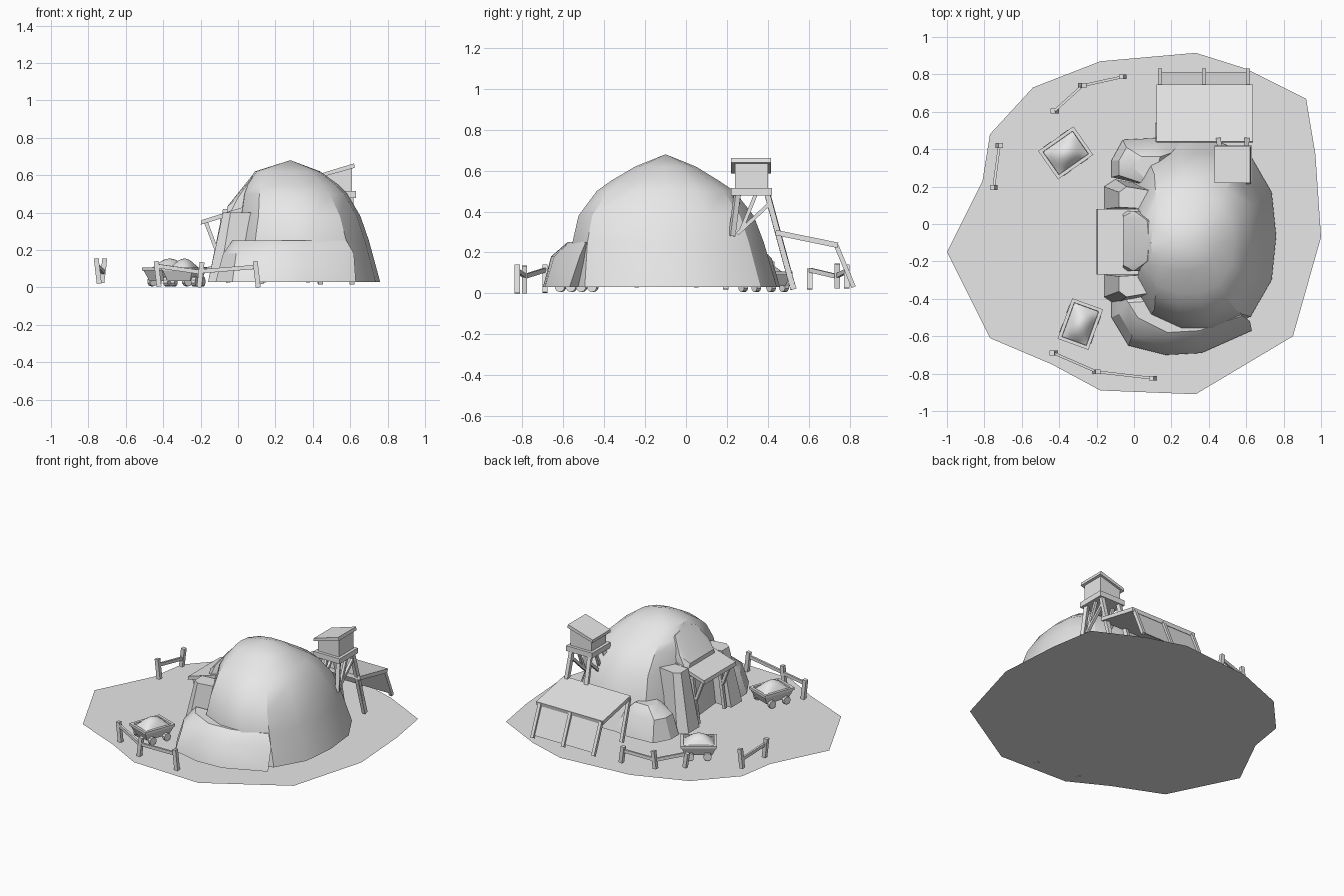
import bpy, bmesh, math
from mathutils import Vector, Matrix

if "Cube" in bpy.data.objects:
    bpy.data.objects.remove(bpy.data.objects["Cube"], do_unlink=True)

grey = bpy.data.materials.new("plain_grey")
grey.use_nodes = True
grey.diffuse_color = (0.8, 0.8, 0.8, 1)
grey.node_tree.nodes["Principled BSDF"].inputs["Base Color"].default_value = (0.8, 0.8, 0.8, 1)


def finish(name, bm, smooth=None, matrix=None):
    """Turn a bmesh into a named object."""
    bmesh.ops.recalc_face_normals(bm, faces=bm.faces)
    me = bpy.data.meshes.new(name)
    bm.to_mesh(me)
    bm.free()
    me.materials.append(grey)
    if smooth:
        me.shade_smooth()
        me.set_sharp_from_angle(angle=math.radians(smooth))
    ob = bpy.data.objects.new(name, me)
    bpy.context.collection.objects.link(ob)
    if matrix:
        ob.matrix_world = matrix
    return ob


def beam(bm, a, b, w, h=None):
    """Square bar from a to b."""
    a, b = Vector(a), Vector(b)
    d = b - a
    rot = d.to_track_quat('Z', 'Y').to_matrix().to_4x4()
    m = Matrix.Translation((a + b) / 2) @ rot @ Matrix.Diagonal((w, h or w, d.length, 1))
    bmesh.ops.create_cube(bm, size=1, matrix=m)


def box(bm, x0, x1, y0, y1, z0, z1):
    m = Matrix.Translation(((x0 + x1) / 2, (y0 + y1) / 2, (z0 + z1) / 2))
    bmesh.ops.create_cube(bm, size=1, matrix=m @ Matrix.Diagonal((x1 - x0, y1 - y0, z1 - z0, 1)))


def slab(bm, profile, axis, lo, hi):
    """Extrude a 2D profile (other axis, z) along x or y."""
    def pt(p, t):
        return (t, p[0], p[1]) if axis == 'x' else (p[0], t, p[1])
    v0 = [bm.verts.new(pt(p, lo)) for p in profile]
    v1 = [bm.verts.new(pt(p, hi)) for p in profile]
    skin(bm, [v0, v1])


def skin(bm, rings, caps=True):
    """Bridge rings of equal vertex count."""
    n = len(rings[0])
    for r, s in zip(rings, rings[1:]):
        for i in range(n):
            j = (i + 1) % n
            bm.faces.new((r[i], r[j], s[j], s[i]))
    if caps:
        bm.faces.new(rings[0])
        bm.faces.new(rings[-1])


def rock(name, points, smooth=28):
    """Convex boulder around a few points."""
    bm = bmesh.new()
    vs = [bm.verts.new(p) for p in points]
    res = bmesh.ops.convex_hull(bm, input=vs)
    junk = [v for v in bm.verts if not v.link_faces]
    bmesh.ops.delete(bm, geom=junk, context='VERTS')
    bmesh.ops.dissolve_limit(bm, angle_limit=math.radians(4), verts=bm.verts, edges=bm.edges)
    return finish(name, bm, smooth)


# Ground sheet
bm = bmesh.new()
outline = [(-1, -.15), (-.77, -.61), (-.44, -.75), (-.18, -.89), (.33, -.91), (.85, -.6), (1, -.07),
           (.97, .37), (.92, .67), (.6, .83), (.33, .915), (-.18, .87), (-.54, .73), (-.77, .48), (-.81, .23)]
bm.faces.new([bm.verts.new((x, y, .002)) for x, y in outline])
finish("ground", bm)

# Main hill: stacked rounded rings (z, x0, x1, y0, y1) closed by an apex
bm = bmesh.new()
levels = [(.03, -.06, .76, -.58, .45), (.25, -.03, .70, -.56, .385), (.38, 0, .655, -.53, .335),
          (.50, .02, .585, -.44, .24), (.55, .04, .535, -.37, .165), (.62, .09, .44, -.25, .05)]
rings = []
for z, x0, x1, y0, y1 in levels:
    ring = []
    for i in range(14):
        t = 2 * math.pi * i / 14
        c, s = math.cos(t), math.sin(t)
        k = (abs(c) ** 2.5 + abs(s) ** 2.5) ** (-1 / 2.5)
        ring.append(bm.verts.new(((x0 + x1) / 2 + k * c * (x1 - x0) / 2,
                                  (y0 + y1) / 2 + k * s * (y1 - y0) / 2, z)))
    rings.append(ring)
skin(bm, rings, caps=False)
bm.faces.new(rings[0])
apex = bm.verts.new((.28, -.1, .68))
for i in range(14):
    bm.faces.new((rings[-1][i], rings[-1][(i + 1) % 14], apex))
finish("hill", bm, 28)

# Low rock ledges on both flanks
low = [(.63, -.57), (.36, -.69), (.17, -.70), (-.03, -.65), (-.12, -.5), (-.12, -.36), (.3, -.4)]
mid = [(.62, -.52), (.36, -.645), (.18, -.66), (-.01, -.60), (-.08, -.48), (-.08, -.36), (.3, -.4)]
top = [(.58, -.49), (.35, -.57), (.18, -.58), (.02, -.5), (-.03, -.42), (.3, -.4)]
rock("right_ledge", [(*p, .03) for p in low] + [(*p, .18) for p in mid] + [(*p, .25) for p in top])
low = [(-.12, .25), (-.12, .34), (-.06, .45), (.13, .46), (.25, .44), (.2, .2)]
top = [(-.08, .26), (-.08, .34), (-.04, .41), (.12, .42), (.2, .38), (.15, .2)]
rock("left_ledge", [(*p, .03) for p in low] + [(*p, .17) for p in top]
     + [(0, .3, .23), (.04, .36, .23), (.14, .36, .23), (.1, .2, .23)])

# Rock pillars beside the entrance and the boulder above it
for name, cy, s, h in (("left_pillar", .08, 1, .42), ("right_pillar", -.27, -1, .40)):
    foot = [(-.16, 0), (-.16, .12), (-.1, .16), (.05, .13), (.05, 0)]
    head = [(-.08, .01), (-.08, .09), (-.04, .12), (.08, .1), (.08, 0)]
    rock(name, [(x, cy + s * y, .03) for x, y in foot] + [(x, cy + s * y, h) for x, y in head], 20)
rock("entrance_boulder",
     [(-.06, -.25, .36), (-.06, .07, .36), (-.06, -.22, .43), (-.06, .04, .43), (0, -.25, .48), (0, .07, .48),
      (.07, -.2, .58), (.07, .02, .58), (.08, -.1, .605), (.2, -.25, .36), (.2, .07, .36), (.2, -.1, .57)], 25)

# Entrance awning with posts and braces
bm = bmesh.new()
slab(bm, [(-.2, .335), (-.195, .36), (.03, .43), (.03, .405)], 'y', -.27, .08)
finish("awning_roof", bm)
bm = bmesh.new()
for y in (-.24, .05):
    beam(bm, (-.13, y, .03), (-.08, y, .38), .022)
    beam(bm, (-.115, y, .2), (-.17, y, .345), .02)
beam(bm, (-.085, -.26, .365), (-.085, .07, .365), .02)
finish("awning_frame", bm)

# Watchtower
bm = bmesh.new()
box(bm, .43, .63, .22, .42, .478, .515)
finish("tower_platform", bm)
bm = bmesh.new()
slab(bm, [(.45, .51), (.61, .51), (.61, .645), (.45, .595)], 'y', .24, .40)
finish("tower_cabin", bm)
bm = bmesh.new()
slab(bm, [(.43, .585), (.43, .605), (.62, .663), (.625, .64)], 'y', .22, .415)
finish("tower_roof", bm)
bm = bmesh.new()
for x, xf in ((.46, .44), (.6, .61)):
    beam(bm, (x, .40, .48), (xf, .525, .02), .026)
    beam(bm, (x, .25, .48), (xf, .225, .28), .026)
    beam(bm, (x, .41, .44), (x, .25, .29), .018)
    beam(bm, (x, .27, .31), (x, .34, .48), .018)
finish("tower_legs", bm)

# Lean-to shed
bm = bmesh.new()
slab(bm, [(.435, .285), (.44, .31), (.745, .248), (.74, .222)], 'x', .12, .635)
finish("shed_roof", bm)
bm = bmesh.new()
slab(bm, [(.725, .23), (.733, .23), (.812, .045), (.804, .045)], 'x', .14, .62)
finish("shed_wall", bm)
bm = bmesh.new()
for x in (.14, .375, .61):
    beam(bm, (x, .735, .235), (x, .82, .03), .022)
for x in (.125, .61):
    beam(bm, (x, .45, .29), (x, .53, .02), .022)
finish("shed_posts", bm)


# Ore carts
def cart(prefix, x, y, deg, L, W):
    m = Matrix.Translation((x, y, 0)) @ Matrix.Rotation(math.radians(deg), 4, 'Z')

    def rect(bm, k, ins, z):
        a, b = L / 2 * k - ins, W / 2 * k - ins
        return [bm.verts.new((sx * a, sy * b, z)) for sx, sy in ((-1, -1), (1, -1), (1, 1), (-1, 1))]
    bm = bmesh.new()
    skin(bm, [rect(bm, .74, 0, .035), rect(bm, .95, 0, .09), rect(bm, 1, 0, .09), rect(bm, 1, 0, .107),
              rect(bm, 1, .018, .107), rect(bm, 1, .02, .09)])
    finish(prefix + "_body", bm, matrix=m)
    # Heap of ore
    bm = bmesh.new()
    n = 8
    vs = [[bm.verts.new(((2 * i / n - 1) * (L / 2 - .019), (2 * j / n - 1) * (W / 2 - .019),
          .095 + .06 * (math.cos((2 * i / n - 1) * math.pi / 2) * math.cos((2 * j / n - 1) * math.pi / 2)) ** .8))
          for j in range(n + 1)] for i in range(n + 1)]
    for i in range(n):
        for j in range(n):
            bm.faces.new((vs[i][j], vs[i + 1][j], vs[i + 1][j + 1], vs[i][j + 1]))
    finish(prefix + "_ore", bm, 40, m)
    # Wheels
    bm = bmesh.new()
    for sx in (-1, 1):
        for sy in (-1, 1):
            w = Matrix.Translation((sx * L * .24, sy * W * .45, .032)) @ Matrix.Rotation(math.pi / 2, 4, 'X')
            bmesh.ops.create_cone(bm, cap_ends=True, segments=10, radius1=.026, radius2=.026, depth=.024, matrix=w)
    finish(prefix + "_wheels", bm, 30, m)


cart("front_cart", -.287, -.535, 70, .23, .175)
cart("back_cart", -.365, .38, 35, .23, .185)

# Fences: posts given as (x, y, bottom, top)
fences = {
    "front_fence": [(-.43, -.69, .004, .14), (-.2, -.79, 0, .135), (.1, -.825, 0, .14)],
    "side_fence": [(-.75, .195, .02, .155), (-.72, .42, .025, .155)],
    "back_fence": [(-.425, .605, .02, .12), (-.275, .74, .025, .145), (-.06, .787, .025, .14)],
}
for name, posts in fences.items():
    bm = bmesh.new()
    for i, (x, y, z0, z1) in enumerate(posts):
        lean = .008 * (-1) ** i
        beam(bm, (x + lean, y, z0), (x - lean, y, z1), .026)
    for i, (p, q) in enumerate(zip(posts, posts[1:])):
        dz = .016 if i % 2 == 0 else -.012
        beam(bm, (p[0], p[1], .098 + dz), (q[0], q[1], .098 - dz), .014, .022)
    finish(name, bm)
